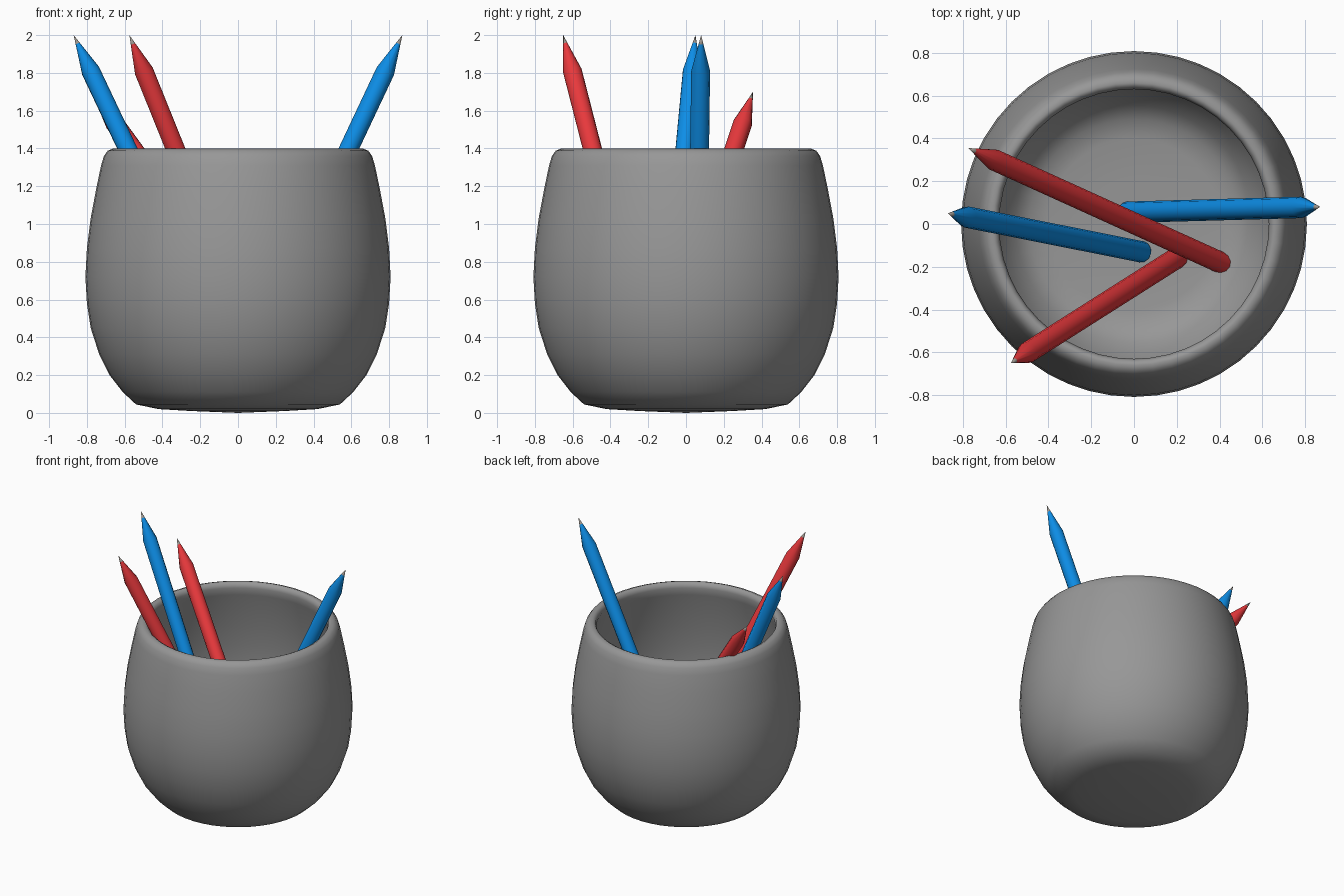
import bpy, bmesh, math
from mathutils import Vector

cube = bpy.data.objects.get("Cube")
if cube:
    bpy.data.objects.remove(cube, do_unlink=True)


def material(name, rgb):
    m = bpy.data.materials.new(name)
    m.use_nodes = True
    m.diffuse_color = (*rgb, 1)
    bsdf = m.node_tree.nodes["Principled BSDF"]
    bsdf.inputs["Base Color"].default_value = (*rgb, 1)
    bsdf.inputs["Roughness"].default_value = 0.6
    return m


grey = material("pot grey", (0.31, 0.31, 0.31))
red = material("pencil red", (0.80, 0.04, 0.045))
blue = material("pencil blue", (0.004, 0.27, 0.80))
lead = material("lead grey", (0.33, 0.30, 0.27))


def lathe(name, profile, sides, mats, smooth_angle):
    """Spin (radius, height) points round z; radius 0 closes an end."""
    bm = bmesh.new()
    rings = []
    for r, z in profile:
        if r == 0:
            rings.append([bm.verts.new((0, 0, z))] * sides)
        else:
            angles = [math.tau * i / sides for i in range(sides)]
            rings.append([bm.verts.new((r * math.cos(a), r * math.sin(a), z)) for a in angles])
    for low, high in zip(rings, rings[1:]):
        for i in range(sides):
            j = (i + 1) % sides
            corners = list(dict.fromkeys((low[i], low[j], high[j], high[i])))
            bm.faces.new(corners)
    bmesh.ops.recalc_face_normals(bm, faces=bm.faces)
    mesh = bpy.data.meshes.new(name)
    bm.to_mesh(mesh)
    bm.free()
    for m in mats:
        mesh.materials.append(m)
    ob = bpy.data.objects.new(name, mesh)
    bpy.context.collection.objects.link(ob)
    bpy.ops.object.select_all(action='DESELECT')
    ob.select_set(True)
    bpy.context.view_layer.objects.active = ob
    bpy.ops.object.shade_smooth_by_angle(angle=math.radians(smooth_angle))
    return ob


# Pot: outer wall from the base up, over the rim and down the inside
outer = [(0, 0), (0.25, 0.01), (0.42, 0.02), (0.54, 0.045), (0.61, 0.11), (0.68, 0.20),
         (0.735, 0.31), (0.78, 0.45), (0.80, 0.58), (0.808, 0.72), (0.80, 0.87),
         (0.78, 1.03), (0.75, 1.19), (0.725, 1.31), (0.71, 1.36), (0.69, 1.388), (0.66, 1.40)]
inner = [(0.64, 1.39), (0.63, 1.36), (0.645, 1.30), (0.67, 1.19), (0.70, 1.03), (0.72, 0.87),
         (0.728, 0.72), (0.72, 0.58), (0.70, 0.46), (0.66, 0.34), (0.61, 0.24),
         (0.555, 0.16), (0.49, 0.105), (0.40, 0.09), (0.22, 0.085), (0, 0.08)]
lathe("pot", outer + inner, 48, [grey], 50)


# Pencils: round shaft, sharpened cone and lead point, aimed from base to tip
def pencil(name, colour, base, tip):
    base, tip = Vector(base), Vector(tip)
    axis = tip - base
    length, r, cone, point = axis.length, 0.05, 0.21, 0.05
    profile = [(0, 0), (r, 0), (r, length - cone), (r * point / cone, length - point), (0, length)]
    ob = lathe(name, profile, 12, [colour, lead], 32)
    for f in ob.data.polygons:
        f.material_index = int(f.center.z > length - point)
    ob.location = base
    ob.rotation_euler = axis.to_track_quat('Z', 'Y').to_euler()


pencil("blue_pencil_left", blue, (-0.03, 0.055, 0.09), (0.87, 0.08, 2.0))
pencil("blue_pencil_right", blue, (0.035, -0.13, 0.09), (-0.87, 0.05, 2.0))
pencil("red_pencil_front", red, (0.205, -0.155, 0.07), (-0.575, -0.65, 2.0))
pencil("red_pencil_back", red, (0.415, -0.185, 0.07), (-0.775, 0.355, 1.70))
